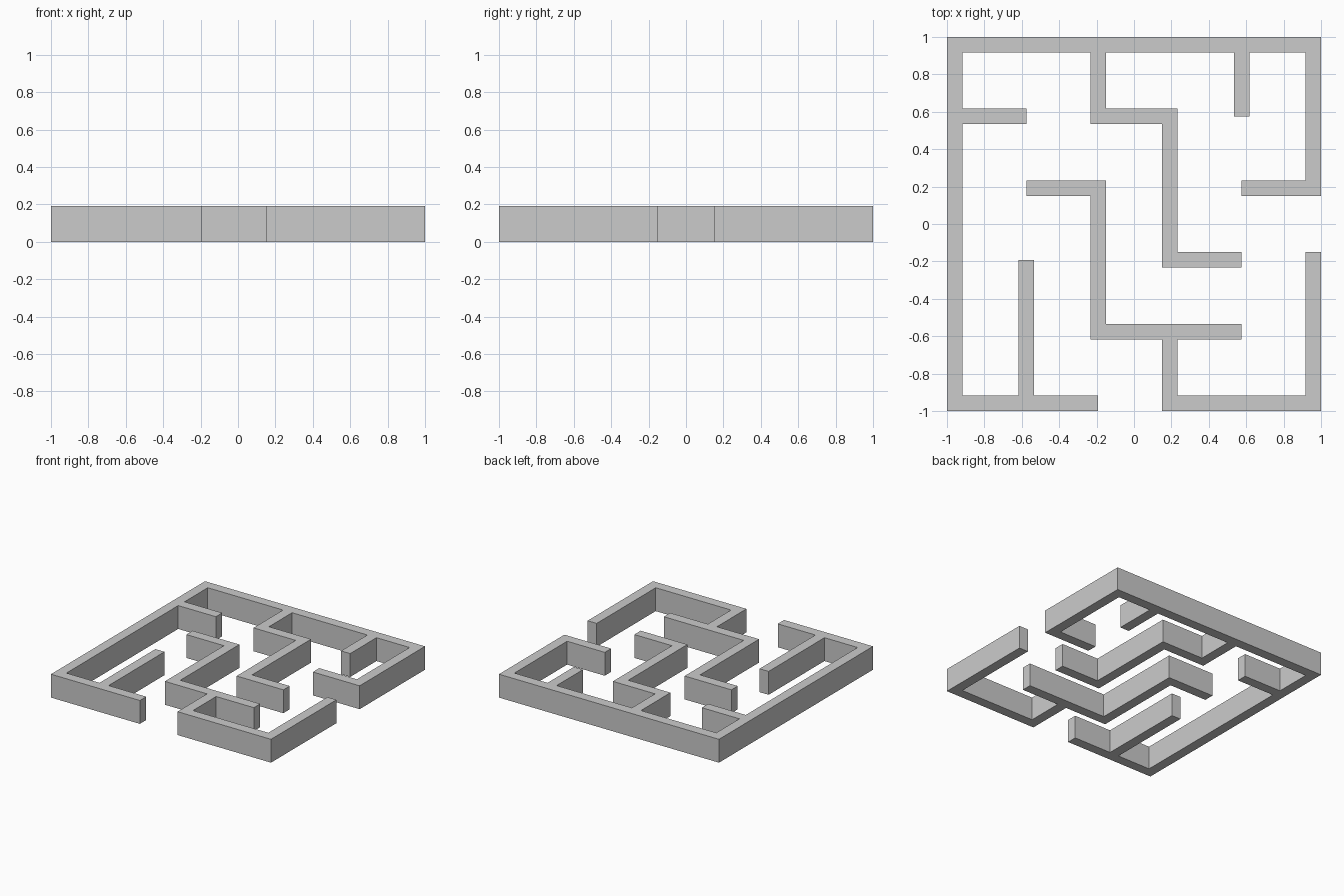
import bpy, bmesh, math

if "Cube" in bpy.data.objects:
    bpy.data.objects.remove(bpy.data.objects["Cube"])

H = 0.192                    # wall height
T = 0.0825                   # wall thickness
P = (2 - T) / 5              # maze pitch (5 x 5 cells)


def node(i):
    """Centre coordinate of maze grid line i (0..5)."""
    return -1 + T / 2 + i * P


def wall(a, b, cap_a=1, cap_b=1):
    """Footprint of a wall between grid nodes; cap 1 runs past the node, 0 stops on it."""
    (x0, y0), (x1, y1) = [(node(i), node(j)) for i, j in (a, b)]
    h = T / 2
    if a[1] == b[1]:
        r = (x0 - h * cap_a, y0 - h, x1 + h * cap_b, y0 + h)
    else:
        r = (x0 - h, y0 - h * cap_a, x0 + h, y1 + h * cap_b)
    return tuple(round(v, 5) for v in r)


def build(name, rects):
    """Merge the rectangles into one footprint and raise it to a solid."""
    xs = sorted({v for r in rects for v in (r[0], r[2])})
    ys = sorted({v for r in rects for v in (r[1], r[3])})
    bm = bmesh.new()
    verts = {}

    def vert(i, j):
        if (i, j) not in verts:
            verts[i, j] = bm.verts.new((xs[i], ys[j], 0))
        return verts[i, j]

    for i in range(len(xs) - 1):
        for j in range(len(ys) - 1):
            cx, cy = (xs[i] + xs[i + 1]) / 2, (ys[j] + ys[j + 1]) / 2
            if any(r[0] < cx < r[2] and r[1] < cy < r[3] for r in rects):
                bm.faces.new([vert(i, j), vert(i + 1, j),
                              vert(i + 1, j + 1), vert(i, j + 1)])
    ext = bmesh.ops.extrude_face_region(bm, geom=bm.faces[:])
    top = [g for g in ext["geom"] if isinstance(g, bmesh.types.BMVert)]
    bmesh.ops.translate(bm, verts=top, vec=(0, 0, H))
    bmesh.ops.recalc_face_normals(bm, faces=bm.faces[:])
    bmesh.ops.dissolve_limit(bm, angle_limit=math.radians(1),
                             verts=bm.verts[:], edges=bm.edges[:])
    bmesh.ops.recalc_face_normals(bm, faces=bm.faces[:])
    me = bpy.data.meshes.new(name)
    bm.to_mesh(me)
    bm.free()
    ob = bpy.data.objects.new(name, me)
    bpy.context.collection.objects.link(ob)


# Outer wall on the left, back and right, with the inner walls joined to it
build("upper_left_maze_wall", [
    wall((0, 0), (0, 5)),
    wall((0, 5), (5, 5)),
    wall((5, 3), (5, 5)),
    wall((4, 3), (5, 3), 0, 1),
    wall((0, 0), (2, 0), 1, 0),
    wall((1, 0), (1, 2), 1, 0),
    wall((0, 4), (1, 4), 1, 0),
    wall((4, 4), (4, 5), 0, 1),
    wall((2, 4), (2, 5)),
    wall((2, 4), (3, 4)),
    wall((3, 2), (3, 4)),
    wall((3, 2), (4, 2), 1, 0),
])

# Front right corner wall with the stepped inner wall
build("lower_right_maze_wall", [
    wall((3, 0), (5, 0)),
    wall((5, 0), (5, 2)),
    wall((3, 0), (3, 1)),
    wall((2, 1), (4, 1), 1, 0),
    wall((2, 1), (2, 3)),
    wall((1, 3), (2, 3), 0, 1),
])
